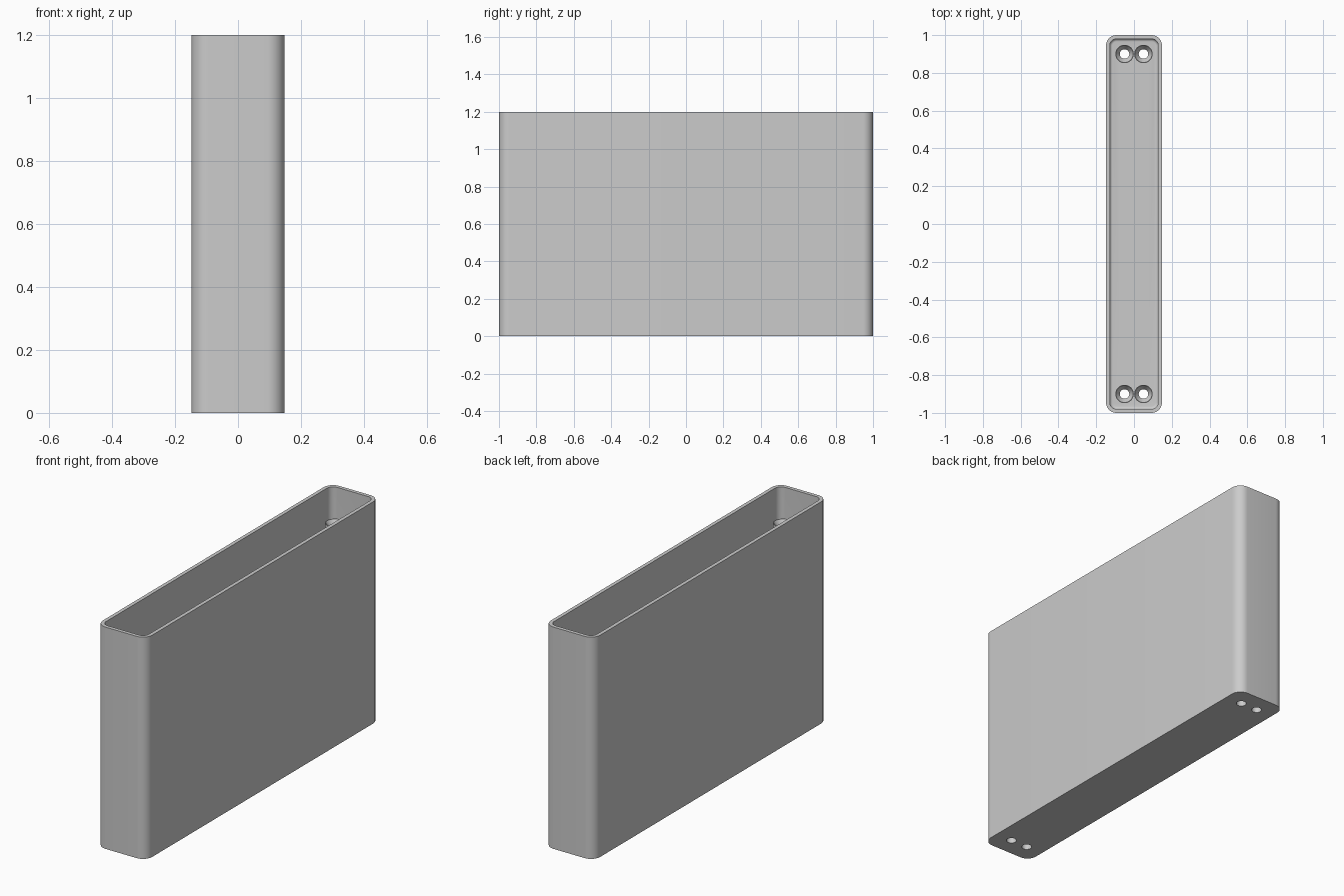
import bpy
import bmesh
import math

cube = bpy.data.objects.get("Cube")
if cube:
    bpy.data.objects.remove(cube, do_unlink=True)

HALF_X, HALF_Y, HEIGHT = 0.148, 1.0, 1.2
CORNER, WALL, FLOOR, FILLET = 0.055, 0.02, 0.03, 0.015
POST_R, BORE_R, POST_TOP = 0.049, 0.025, 1.05
SCREWS = [(x, y) for x in (-0.05, 0.05) for y in (-0.9, 0.9)]

grey = bpy.data.materials.new("plain grey")
grey.use_nodes = True
grey.diffuse_color = (0.6, 0.6, 0.6, 1)
grey.node_tree.nodes["Principled BSDF"].inputs["Base Color"].default_value = (0.6, 0.6, 0.6, 1)


def make_object(name, bm):
    bmesh.ops.recalc_face_normals(bm, faces=bm.faces)
    mesh = bpy.data.meshes.new(name)
    bm.to_mesh(mesh)
    bm.free()
    mesh.materials.append(grey)
    obj = bpy.data.objects.new(name, mesh)
    bpy.context.collection.objects.link(obj)
    return obj


def activate(obj):
    bpy.ops.object.select_all(action="DESELECT")
    obj.select_set(True)
    bpy.context.view_layer.objects.active = obj


def smooth(obj):
    activate(obj)
    bpy.ops.object.shade_smooth_by_angle(angle=math.radians(30))


def rounded_ring(bm, inset, z, steps=10):
    """Rounded rectangle of vertices, inset from the outer outline."""
    r = CORNER - inset
    cx, cy = HALF_X - CORNER, HALF_Y - CORNER
    ring = []
    for quarter, (sx, sy) in enumerate([(1, 1), (-1, 1), (-1, -1), (1, -1)]):
        for i in range(steps + 1):
            a = math.pi / 2 * (quarter + i / steps)
            ring.append(bm.verts.new((sx * cx + r * math.cos(a), sy * cy + r * math.sin(a), z)))
    return ring


def circle_ring(bm, x, y, r, z, count=32):
    return [bm.verts.new((x + r * math.cos(math.tau * i / count),
                          y + r * math.sin(math.tau * i / count), z)) for i in range(count)]


def bridge(bm, rings):
    for a, b in zip(rings, rings[1:]):
        for i in range(len(a)):
            j = (i + 1) % len(a)
            bm.faces.new((a[i], a[j], b[j], b[i]))


# Open case: outer wall, rim, inner wall, rounded inner foot and floor
bm = bmesh.new()
levels = [(0, 0), (0, HEIGHT), (WALL, HEIGHT)]
for i in range(6):
    a = math.pi / 2 * i / 5
    levels.append((WALL + FILLET * (1 - math.cos(a)), FLOOR + FILLET * (1 - math.sin(a))))
rings = [rounded_ring(bm, inset, z) for inset, z in levels]
bridge(bm, rings)
bm.faces.new(rings[0])
bm.faces.new(rings[-1])
case = make_object("case", bm)

# Screw holes drilled through the floor
bm = bmesh.new()
for x, y in SCREWS:
    ends = [circle_ring(bm, x, y, BORE_R, z) for z in (-0.1, 0.1)]
    bridge(bm, ends)
    for end in ends:
        bm.faces.new(end)
drill = make_object("hole_cutter", bm)
drill.hide_render = True
cut = case.modifiers.new("screw holes", "BOOLEAN")
cut.object = drill
cut.operation = "DIFFERENCE"
cut.solver = "EXACT"
activate(case)
bpy.ops.object.modifier_apply(modifier=cut.name)
bpy.data.objects.remove(drill, do_unlink=True)
smooth(case)

# Tall screw posts with countersunk tops
profile = [(POST_R, FLOOR), (POST_R, POST_TOP), (POST_R - 0.004, POST_TOP),
           (BORE_R, POST_TOP - 0.03), (BORE_R, FLOOR), (POST_R, FLOOR)]
for n, (x, y) in enumerate(SCREWS, 1):
    bm = bmesh.new()
    bridge(bm, [circle_ring(bm, x, y, r, z) for r, z in profile])
    bmesh.ops.remove_doubles(bm, verts=bm.verts, dist=0.0001)
    smooth(make_object(f"screw_post_{n}", bm))
